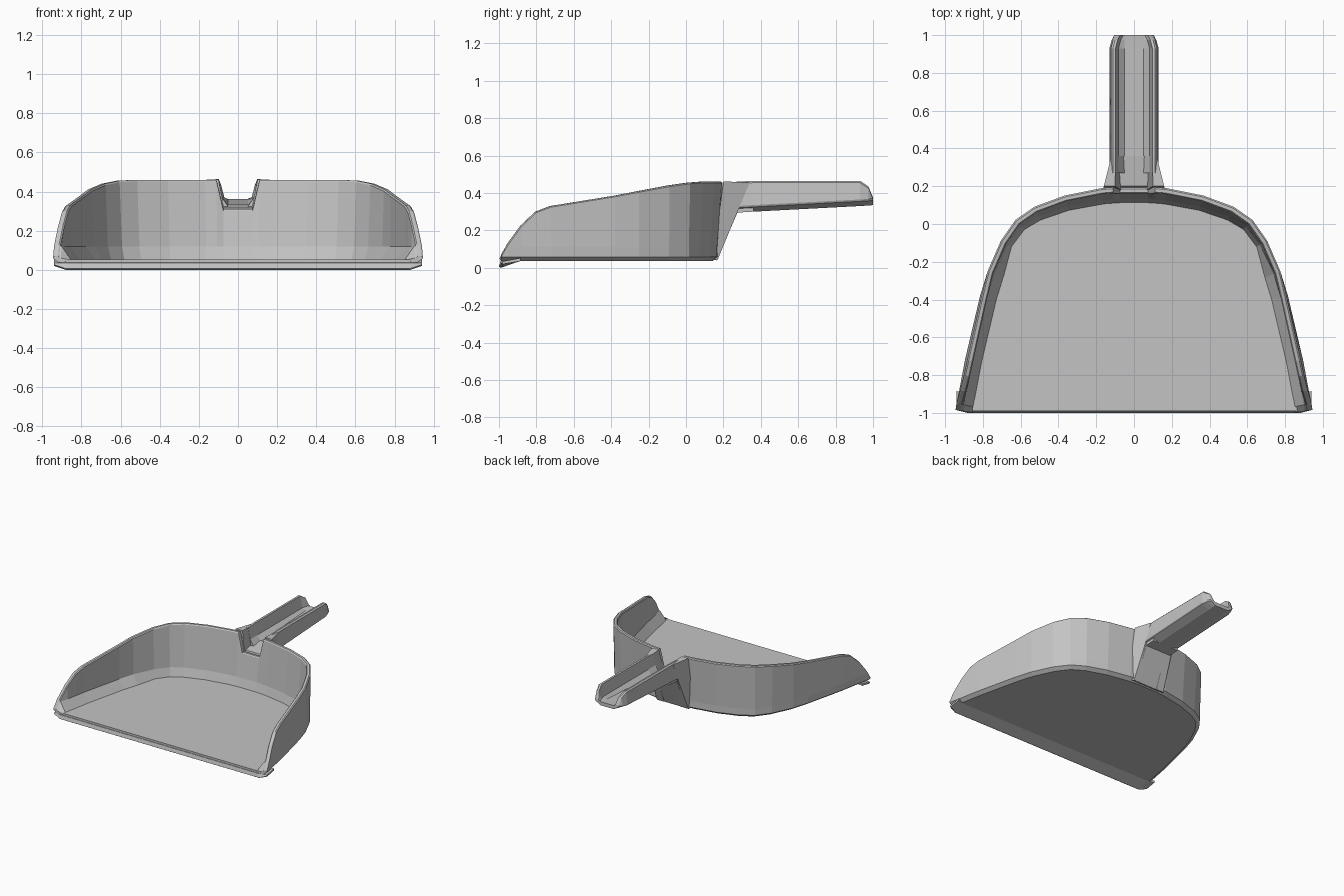
import bpy, bmesh
from mathutils import Vector

cube = bpy.data.objects.get("Cube")
if cube:
    bpy.data.objects.remove(cube)

grey = bpy.data.materials.new("light_grey_plastic")
grey.use_nodes = True
colour = (0.55, 0.55, 0.55, 1)
grey.diffuse_color = colour
grey.node_tree.nodes["Principled BSDF"].inputs["Base Color"].default_value = colour


def finish(name, bm):
    bmesh.ops.recalc_face_normals(bm, faces=bm.faces)
    mesh = bpy.data.meshes.new(name)
    bm.to_mesh(mesh)
    bm.free()
    mesh.materials.append(grey)
    obj = bpy.data.objects.new(name, mesh)
    bpy.context.collection.objects.link(obj)
    return obj


def loft(name, rings):
    """Skin closed rings of equal length and cap both ends."""
    bm = bmesh.new()
    loops = [[bm.verts.new(p) for p in ring] for ring in rings]
    n = len(loops[0])
    for a, b in zip(loops, loops[1:]):
        for i in range(n):
            j = (i + 1) % n
            bm.faces.new((a[i], a[j], b[j], b[i]))
    bm.faces.new(loops[0])
    bm.faces.new(loops[-1][::-1])
    return finish(name, bm)


# Half of the pan outline: x, y, rim height, outward lean of the rim
half = [
    (0.945, -0.985, 0.07, 0), (0.94, -0.95, 0.13, 0), (0.925, -0.88, 0.225, -0.005),
    (0.91, -0.80, 0.30, -0.01), (0.895, -0.72, 0.33, -0.012), (0.815, -0.38, 0.385, -0.008),
    (0.775, -0.25, 0.41, 0), (0.70, -0.09, 0.44, 0.005), (0.62, 0.015, 0.455, 0.01),
    (0.52, 0.075, 0.46, 0.018), (0.36, 0.13, 0.46, 0.022), (0.17, 0.165, 0.46, 0.025),
    (0.11, 0.17, 0.46, 0.025), (0.075, 0.172, 0.31, 0.02),
]
path = half + [(-x, y, top, lean) for x, y, top, lean in reversed(half)]


def outward(i):
    a, b = path[max(i - 1, 0)], path[min(i + 1, len(path) - 1)]
    return Vector((b[1] - a[1], a[0] - b[0], 0)).normalized()


# Curved wall with a lower fillet on the inside
rings, base = [], []
for i, (x, y, top, lean) in enumerate(path):
    n = outward(i)
    p = Vector((x, y, 0))
    fillet = 0.09 if y < -0.1 else 0.06
    low = min(0.12, top - 0.01)
    section = [(-0.03, 0.036), (0, 0.058), (0, min(0.11, top - 0.005)),
               (lean, top - 0.006), (lean - 0.008, top), (lean - 0.026, top),
               (lean - 0.032, top - 0.008), (-0.04, low), (-fillet, 0.05)]
    rings.append([p + n * d + Vector((0, 0, z)) for d, z in section])
    base.append(p - n * 0.03)
loft("pan_wall", rings)

# Thin floor plate
loft("pan_floor", [[p + Vector((0, 0, z)) for p in base] for z in (0.036, 0.052)])

# Front lip dipping to the ground
lip = [(-0.99, 0.0), (-1.0, 0.006), (-0.992, 0.035), (-0.90, 0.052), (-0.90, 0.036)]
loft("front_lip", [[(s * w, y + (0.015 if w > 0.92 else 0), z + (0.02 if w > 0.92 and z < 0.02 else 0))
                    for y, z in lip] for s, w in ((-1, 0.94), (-1, 0.88), (1, 0.88), (1, 0.94))])

# Neck web joining the back wall to the handle
web = [(0.12, 0.05), (0.165, 0.04), (0.275, 0.295), (0.36, 0.30), (0.36, 0.335), (0.20, 0.315)]
loft("neck_web", [[(x, y, z) for y, z in web] for x in (-0.115, 0.115)])

# Flared cheeks beside the handle channel
for side, label in ((1, "left"), (-1, "right")):
    cheek = [(0.13, 0.05, 0.075, 0.16), (0.168, 0.04, 0.075, 0.14), (0.27, 0.29, 0.07, 0.125),
             (0.34, 0.455, 0.098, 0.125), (0.20, 0.462, 0.10, 0.16), (0.18, 0.31, 0.07, 0.165)]
    loft(label + "_neck_cheek", [[(side * c[k], c[0], c[1]) for c in cheek] for k in (2, 3)])

# Open channel handle with rounded tip
stations = [(0.27, 0.295, 0.46, 0), (0.36, 0.30, 0.465, 0), (0.93, 0.33, 0.465, 0),
            (0.975, 0.333, 0.435, 0.012), (1.0, 0.335, 0.375, 0.025)]
rings = []
for y, bottom, top, shrink in stations:
    side = [(0.06, bottom), (0.125 - shrink, bottom + 0.025), (0.13 - shrink, bottom + 0.035),
            (0.122 - shrink, top - 0.01), (0.112 - shrink, top), (0.098 - shrink, top - 0.002),
            (0.082 - shrink, min(0.37, top - 0.012)), (0.05, bottom + 0.028)]
    ring = side + [(-x, z) for x, z in reversed(side)]
    rings.append([(x, y, z) for x, z in ring])
loft("handle", rings)
